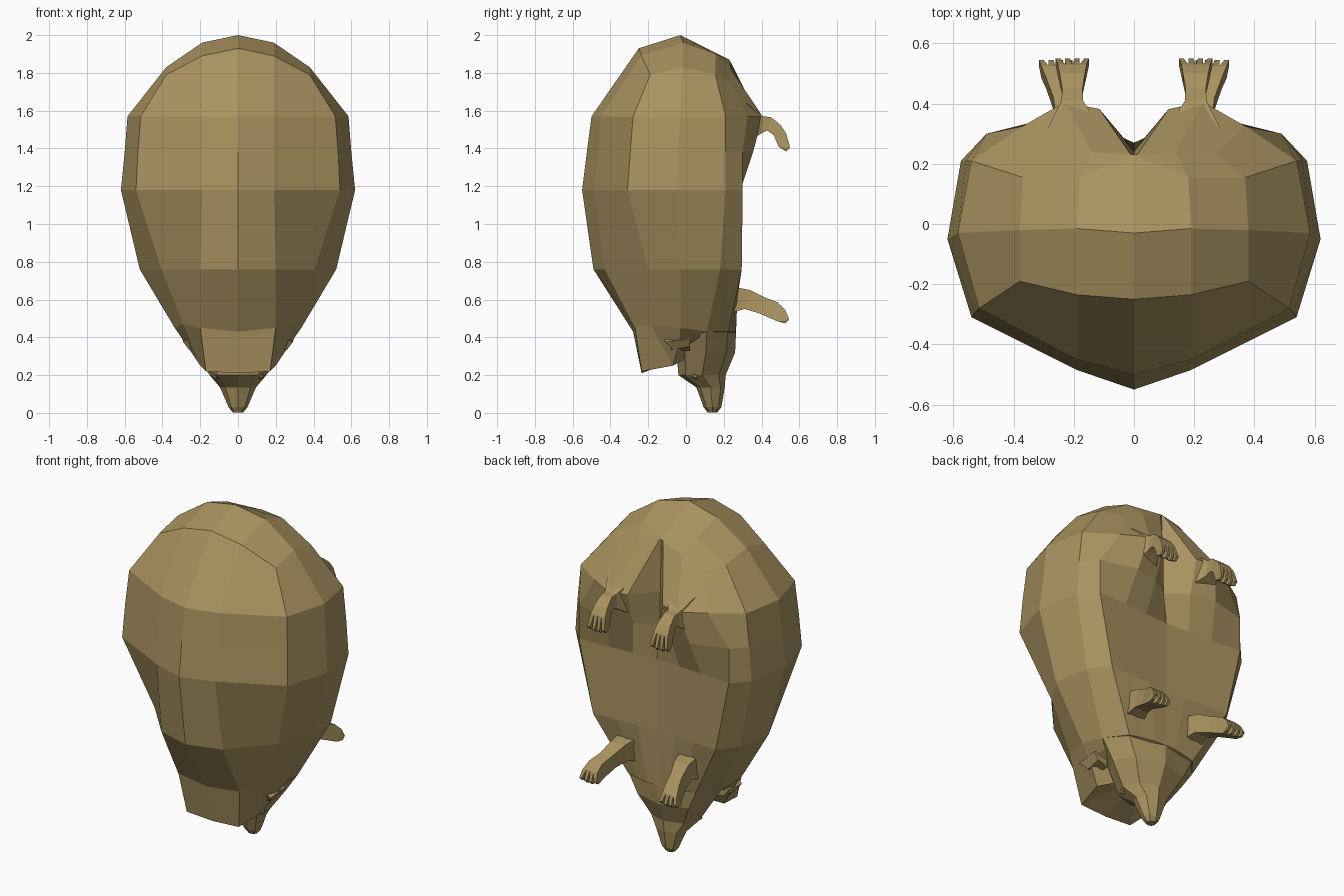
import bpy, bmesh, math

if "Cube" in bpy.data.objects:
    bpy.data.objects.remove(bpy.data.objects["Cube"])

tan = bpy.data.materials.new("tan_brown")
tan.diffuse_color = (0.40, 0.29, 0.117, 1)
tan.use_nodes = True
tan.node_tree.nodes["Principled BSDF"].inputs["Base Color"].default_value = tan.diffuse_color


def finish(name, bm):
    """Turn a half mesh into a flat shaded object mirrored over x = 0."""
    bmesh.ops.remove_doubles(bm, verts=bm.verts, dist=0.0005)
    bmesh.ops.recalc_face_normals(bm, faces=bm.faces)
    me = bpy.data.meshes.new(name)
    bm.to_mesh(me)
    bm.free()
    me.materials.append(tan)
    ob = bpy.data.objects.new(name, me)
    bpy.context.collection.objects.link(ob)
    mod = ob.modifiers.new("mirror", 'MIRROR')
    mod.use_clip = True
    mod.merge_threshold = 0.001


def loft(bm, rings, closed=False):
    """Bridge consecutive point rings with quads and return the vertices."""
    rows = [[bm.verts.new(p) for p in r] for r in rings]
    for a, b in zip(rows, rows[1:]):
        n = len(a)
        for i in range(n if closed else n - 1):
            j = (i + 1) % n
            bm.faces.new((a[i], a[j], b[j], b[i]))
    return rows


# Body: half rings from the back ridge (-y) round to the belly centre (+y)
crown = [(0, -.25, 1.93), (.19, -.235, 1.89), (.38, -.19, 1.79), (.38, -.02, 1.83),
         (.37, .155, 1.79), (.27, .235, 1.75), (.14, .238, 1.82), (.012, .232, 1.866),
         (0, .23, 1.87)]
trunk = {
    1.57: [(0, -.5), (.19, -.45), (.515, -.28), (.585, -.03), (.54, .21),
           (.37, .325), (.23, .405), (.115, .382), (0, .24)],
    1.38: [(0, -.525), (.19, -.465), (.53, -.295), (.6, -.04), (.56, .21),
           (.49, .30), (.27, .355), (.12, .325), (0, .245)],
    1.18: [(0, -.55), (.19, -.485), (.54, -.31), (.62, -.05), (.575, .21),
           (.49, .30), (.30, .288), (.15, .279), (0, .27)],
    0.76: [(0, -.49), (.20, -.43), (.405, -.20), (.52, -.03), (.48, .18),
           (.40, .295), (.25, .285), (.12, .277), (0, .27)],
}
neck = [(0, -.28, .43), (.20, -.27, .45), (.29, -.19, .47), (.335, -.03, .45),
        (.31, .11, .43), (.22, .225, .43), (.15, .245, .43), (.07, .262, .43),
        (0, .265, .43)]
hood_rim = [(0, -.235, .21), (.17, -.235, .22), (.20, -.07, .25), (.28, -.035, .37),
            (.255, .1, .41), (.17, .18, .41), (.11, .21, .41), (.06, .225, .41),
            (0, .23, .41)]
bm = bmesh.new()
rings = [crown] + [[(x, y, z) for x, y in pts] for z, pts in trunk.items()]
rows = loft(bm, rings + [neck, hood_rim])

# Rump cap on top
t = rows[0]
p0, p1, q1 = [bm.verts.new(p) for p in ((0, -.03, 2), (.19, -.015, 1.96), (.18, .155, 1.9))]
for f in ((t[0], t[1], p1, p0), (t[1], t[2], t[3], p1), (p1, t[3], t[4], q1),
          (p0, p1, q1, t[8]), (q1, t[4], t[5], t[6]), (q1, t[6], t[7], t[8])):
    bm.faces.new(f)

# Hollow underside of the hood
mid = bm.verts.new((0, .06, .32))
for a, b in zip(rows[-1], rows[-1][1:]):
    bm.faces.new((a, b, mid))
finish("body", bm)

# Head: tapering half rings (z, y centre, half width, half depth)
bm = bmesh.new()
head = []
for z, yc, rx, ry in ((.43, .11, .31, .155), (.32, .105, .235, .155), (.20, .085, .15, .125),
                      (.135, .13, .095, .075), (.03, .14, .05, .047), (.002, .14, .027, .025)):
    ring = []
    for i in range(5):
        a = math.radians(-90 + 45 * i)
        ring.append((rx * math.cos(a) if 0 < i < 4 else 0, yc + ry * math.sin(a), z))
    head.append(ring)
rows = loft(bm, head)
bm.faces.new(rows[-1])
finish("head", bm)

# Ears: small folded flaps tucked under the hood edge
bm = bmesh.new()
rows = loft(bm, [[(.20, -.10, .33), (.20, .02, .33), (.22, .02, .43), (.22, -.13, .42)],
                 [(.26, -.07, .335), (.265, .02, .35), (.295, .02, .39), (.29, -.11, .375)]],
            closed=True)
for r in rows:
    bm.faces.new(r)
finish("ears", bm)

# Eyes
bm = bmesh.new()
bmesh.ops.create_icosphere(bm, subdivisions=1, radius=.02)
bmesh.ops.translate(bm, verts=bm.verts, vec=(.12, .05, .195))
finish("eyes", bm)


def leg(name, sections, drop):
    """Box section leg; each section is x, top y/z, bottom y/z, half width."""
    bm = bmesh.new()
    rings = [[(x - w, yt, zt), (x + w, yt, zt), (x + w, yb, zb), (x - w, yb, zb)]
             for x, yt, zt, yb, zb, w in sections]
    for r in loft(bm, rings, closed=True)[::len(rings) - 1]:
        bm.faces.new(r)
    # Four tapering toes fanned over the paw end
    x, yt, zt, yb, zb, w = sections[-1]
    for i in range(4):
        s = (i - 1.5) / 1.5
        cx, tip = x + s * w * .74, x + s * w
        start = [(cx - .012, yt, zt), (cx + .012, yt, zt),
                 (cx + .012, yb, zb), (cx - .012, yb, zb)]
        d = drop - .012 * abs(s)
        end = [(tip + dx, yt + dy, zt - d + dz) for dx, dy, dz in
               ((-.008, .02, .018), (.008, .02, .018), (.008, .0, 0), (-.008, .0, 0))]
        for r in loft(bm, [start, end], closed=True):
            bm.faces.new(r)
    finish(name, bm)


leg("hind_legs", [(.20, .32, 1.64, .32, 1.43, .085), (.205, .41, 1.57, .40, 1.48, .036),
                  (.205, .45, 1.565, .43, 1.495, .034), (.205, .50, 1.525, .465, 1.47, .042),
                  (.205, .53, 1.48, .49, 1.41, .048)], .10)
leg("front_legs", [(.20, .24, .67, .24, .53, .06), (.21, .34, .65, .31, .55, .046),
                   (.23, .42, .61, .38, .53, .038), (.25, .485, .585, .45, .50, .042),
                   (.26, .525, .545, .485, .485, .048)], .075)
